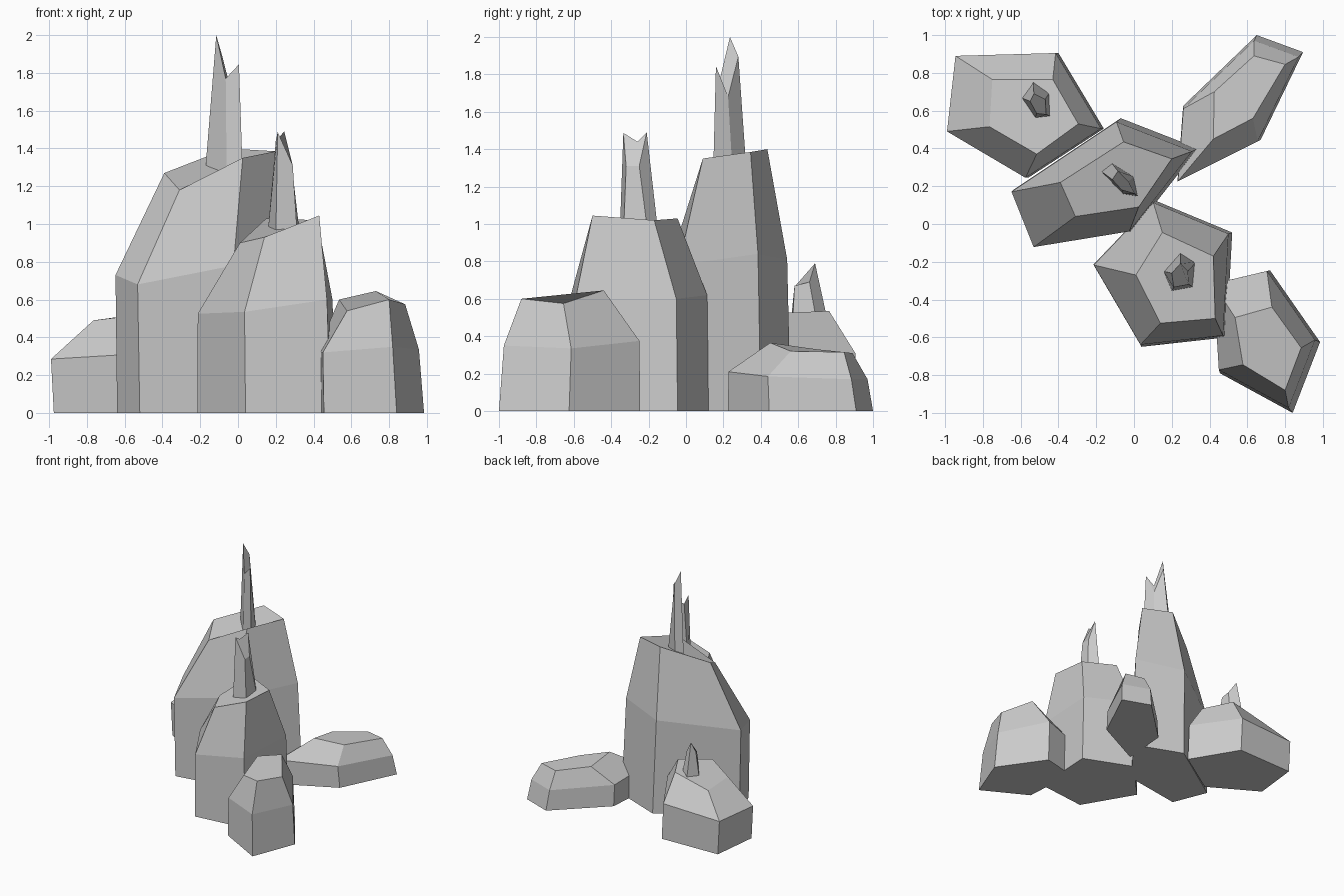
import bpy, bmesh
from mathutils import Vector


def loft(name, rings):
    """Flat-faced solid skinned through rings of five points, capped at both ends."""
    bm = bmesh.new()
    loops = [[bm.verts.new(p) for p in ring] for ring in rings]
    n = len(loops[0])
    for a, b in zip(loops, loops[1:]):
        for i in range(n):
            j = (i + 1) % n
            bm.faces.new((a[i], a[j], b[j], b[i]))
    bm.faces.new(loops[0][::-1])
    bm.faces.new(loops[-1])
    bmesh.ops.recalc_face_normals(bm, faces=bm.faces)
    me = bpy.data.meshes.new(name)
    bm.to_mesh(me)
    bm.free()
    ob = bpy.data.objects.new(name, me)
    bpy.context.collection.objects.link(ob)
    return ob


def rock(name, base, shoulder_z, top, scale=1.0, shift=(0, 0)):
    """Boulder: footprint, slightly tapered shoulder ring, chamfered top."""
    pts = [Vector((x, y, 0)) for x, y in base]
    c = sum(pts, Vector()) / len(pts)
    mid = [c + (p - c) * scale + Vector((*shift, z)) for p, z in zip(pts, shoulder_z)]
    loft(name, [pts, mid, top])


def spike(name, base, base_z, top):
    """Jagged splinter rising from inside a boulder."""
    loft(name, [[(x, y, base_z) for x, y in base], top])


# Boulders
rock("tall_rock",
     [(-.64, .18), (-.52, -.12), (0, -.035), (.34, .40), (-.07, .56)],
     [.73, .68, .78, .84, .81],
     [(-.39, .22, 1.27), (-.31, .04, 1.18), (.025, .09, 1.35), (.2, .345, 1.385), (-.055, .435, 1.40)],
     .975, (-.02, -.01))
rock("middle_rock",
     [(-.215, -.215), (.04, -.65), (.49, -.6), (.52, -.045), (.11, .125)],
     [.525, .535, .6, .6, .62],
     [(.01, -.27, .90), (.14, -.525, .93), (.43, -.5, 1.045), (.42, -.17, 1.02), (.15, -.045, 1.03)],
     .97, (-.01, 0))
rock("left_rock",
     [(-.93, .89), (-.975, .49), (-.56, .245), (-.16, .505), (-.40, .905)],
     [.29, .285, .31, .33, .31],
     [(-.75, .765, .46), (-.765, .515, .49), (-.515, .37, .52), (-.295, .53, .525), (-.43, .765, .535)],
     1.0, (-.015, 0))
rock("low_rock",
     [(.65, 1.0), (.26, .625), (.23, .225), (.67, .445), (.895, .91)],
     [.17, .18, .21, .185, .17],
     [(.635, .89, .31), (.425, .7, .33), (.42, .45, .365), (.63, .56, .32), (.80, .845, .315)],
     .96, (-.01, -.015))
rock("right_rock",
     [(.455, -.79), (.84, -1.0), (.985, -.625), (.72, -.245), (.425, -.315)],
     [.32, .35, .335, .375, .33],
     [(.577, -.745, .54), (.80, -.88, .60), (.885, -.655, .575), (.73, -.44, .645), (.535, -.495, .60)],
     .96, (-.015, .01))

# Splinters
spike("tall_spike",
      [(-.175, .28), (-.06, .16), (.025, .145), (0, .25), (-.12, .325)], 1.26,
      [(-.115, .235, 2.0), (-.065, .18, 1.77), (.005, .16, 1.845), (-.03, .225, 1.68), (-.085, .28, 1.895)])
spike("middle_spike",
      [(.155, -.25), (.2, -.355), (.315, -.335), (.33, -.2), (.245, -.145)], .92,
      [(.2, -.26, 1.44), (.21, -.335, 1.487), (.29, -.32, 1.31), (.285, -.25, 1.31), (.245, -.21, 1.49)])
spike("left_spike",
      [(-.6, .67), (-.525, .56), (-.44, .57), (-.445, .7), (-.535, .76)], .47,
      [(-.55, .65, .70), (-.515, .585, .67), (-.465, .58, .67), (-.47, .66, .69), (-.53, .69, .79)])
